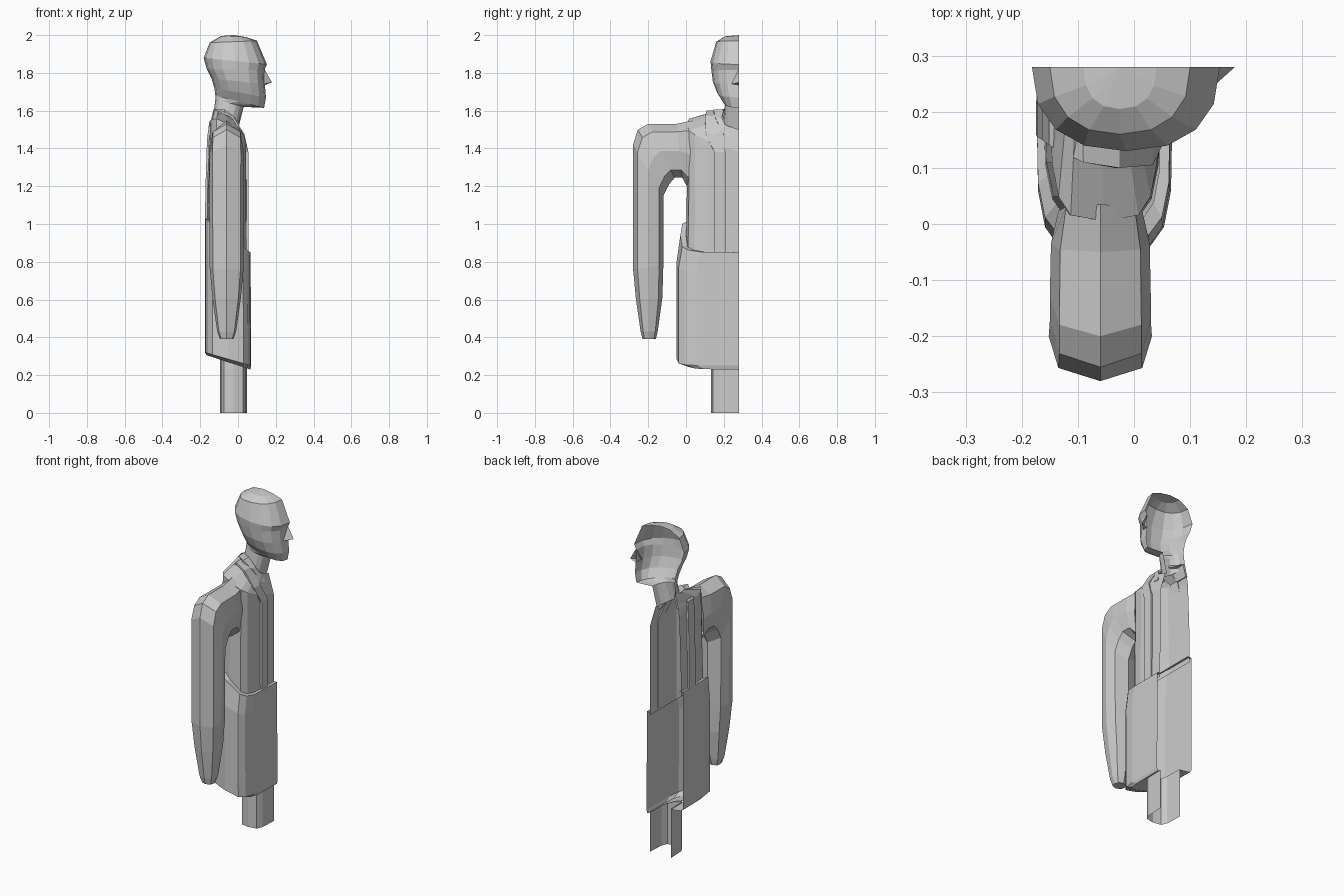
import bpy, bmesh
from math import sin, cos, pi

CUT = 0.28  # the figure is an open half shell, cut at this y


def make(name, verts, faces, thickness=0):
    me = bpy.data.meshes.new(name)
    me.from_pydata(verts, [], faces)
    bm = bmesh.new()
    bm.from_mesh(me)
    bmesh.ops.remove_doubles(bm, verts=bm.verts, dist=0.0005)
    bmesh.ops.recalc_face_normals(bm, faces=bm.faces)
    bm.to_mesh(me)
    bm.free()
    ob = bpy.data.objects.new(name, me)
    bpy.context.collection.objects.link(ob)
    if thickness:
        mod = ob.modifiers.new("thickness", 'SOLIDIFY')
        mod.thickness = thickness
        mod.offset = 0
    return ob


def power(v, e):
    return (1 if v >= 0 else -1) * abs(v) ** e


def half_ring(xf, zf, xb, zb, w, lift=0, n=8, e=0.5):
    """Half outline from front centre round the side to back centre."""
    pts = []
    for i in range(n + 1):
        t = pi * i / n
        c = power(cos(t), e) if abs(cos(t)) > 1e-6 else 0
        s = max(0, sin(t)) ** e if sin(t) > 1e-6 else 0
        k = (1 - c) / 2
        pts.append((xf + (xb - xf) * k, CUT - w * s,
                    zf + (zb - zf) * k + lift * s))
    return pts


def loft(name, rings, closed=False, caps=()):
    n = len(rings[0])
    verts = [p for r in rings for p in r]
    faces = []
    for j in range(len(rings) - 1):
        for i in range(n if closed else n - 1):
            k = (i + 1) % n
            faces.append((j * n + i, j * n + k, (j + 1) * n + k, (j + 1) * n + i))
    for j in caps:
        faces.append(tuple(range(j * n, j * n + n)))
    return make(name, verts, faces)


# Head and neck: front x, front z, back x, back z, half width
head = [(0.00, 1.50, -0.13, 1.58, 0.085),
        (0.03, 1.62, -0.12, 1.66, 0.072),
        (0.138, 1.615, -0.12, 1.68, 0.082),
        (0.148, 1.67, -0.125, 1.72, 0.115),
        (0.142, 1.74, -0.14, 1.77, 0.138),
        (0.140, 1.815, -0.165, 1.82, 0.146),
        (0.153, 1.845, -0.182, 1.88, 0.150),
        (0.10, 1.97, -0.15, 1.96, 0.120),
        (0.04, 1.99, -0.09, 1.995, 0.075),
        (-0.02, 2.0, -0.03, 2.0, 0.0)]
loft("head", [half_ring(*r, e=0.85) for r in head])

# Nose
make("nose", [(0.14, CUT, 1.82), (0.18, CUT, 1.75), (0.14, CUT, 1.735),
              (0.13, 0.235, 1.74)], [(0, 1, 3), (1, 2, 3)])

# Upper body
body = [(0.048, 0.83, -0.163, 1.00, 0.28),
        (0.047, 1.20, -0.160, 1.20, 0.275),
        (0.045, 1.38, -0.150, 1.48, 0.275, 0.10),
        (0.01, 1.50, -0.132, 1.59, 0.10, 0.03)]
loft("torso", [half_ring(*r, e=0.5) for r in body])

# Lower coat with turned-in top edge and hem
coat = [(0.048, 0.85, -0.150, 1.03, 0.28),
        (0.066, 0.85, -0.175, 1.03, 0.31),
        (0.067, 0.75, -0.175, 0.85, 0.33),
        (0.070, 0.25, -0.175, 0.32, 0.33),
        (0.065, 0.23, -0.165, 0.305, 0.27),
        (0.045, 0.24, -0.095, 0.295, 0.15)]
loft("lower_coat", [half_ring(*r, e=0.42) for r in coat])

# Leg stub
legs = [(0.047, 0.0, -0.095, 0.0, 0.148), (0.047, 0.24, -0.095, 0.3, 0.148)]
loft("leg", [half_ring(*r, n=6, e=0.5) for r in legs])

# Arm: outer (y, z), inner (y, z), half depth; hand up to shoulder
arm = [(-0.23, 0.39, -0.16, 0.39, 0.035),
       (-0.24, 0.43, -0.15, 0.43, 0.05),
       (-0.265, 0.60, -0.125, 0.61, 0.075),
       (-0.28, 0.76, -0.12, 0.78, 0.09),
       (-0.28, 1.42, -0.12, 1.15, 0.092),
       (-0.255, 1.50, -0.09, 1.21, 0.09),
       (-0.20, 1.53, -0.06, 1.245, 0.09),
       (-0.05, 1.53, -0.02, 1.245, 0.088),
       (0.035, 1.548, 0.01, 1.19, 0.075)]
rings = []
for yo, zo, yi, zi, h in arm:
    r = []
    for i in range(8):
        a = 2 * pi * i / 8
        k = (1 - power(cos(a), 1.0)) / 2 if i not in (2, 6) else 0.5
        s = power(sin(a), 0.6) if i not in (0, 4) else 0
        r.append((-0.06 + h * s, yo + (yi - yo) * k, zo + (zi - zo) * k))
    rings.append(r)
loft("arm", rings, closed=True, caps=(0,))


# Flat bands lying over the shoulder: x, z, outer y, inner y
def band(name, path, thickness):
    verts = []
    for x, z, y0, y1 in path:
        verts += [(x, y0, z), (x, y1, z)]
    faces = [(2 * i, 2 * i + 1, 2 * i + 3, 2 * i + 2) for i in range(len(path) - 1)]
    make(name, verts, faces, thickness)


band("lapel", [(0.049, 0.85, 0.15, 0.21), (0.049, 1.38, 0.15, 0.21),
               (0.028, 1.475, 0.105, 0.165), (-0.03, 1.568, 0.10, 0.165),
               (-0.09, 1.596, 0.11, 0.175), (-0.146, 1.54, 0.14, 0.20),
               (-0.158, 1.45, 0.15, 0.21), (-0.166, 1.2, 0.155, 0.215),
               (-0.169, 1.02, 0.16, 0.22)], 0.012)
band("collar", [(0.02, 1.47, 0.20, 0.235), (-0.02, 1.56, 0.155, 0.19),
                (-0.07, 1.60, 0.145, 0.20), (-0.12, 1.60, 0.18, CUT),
                (-0.14, 1.53, 0.20, CUT)], 0.012)
